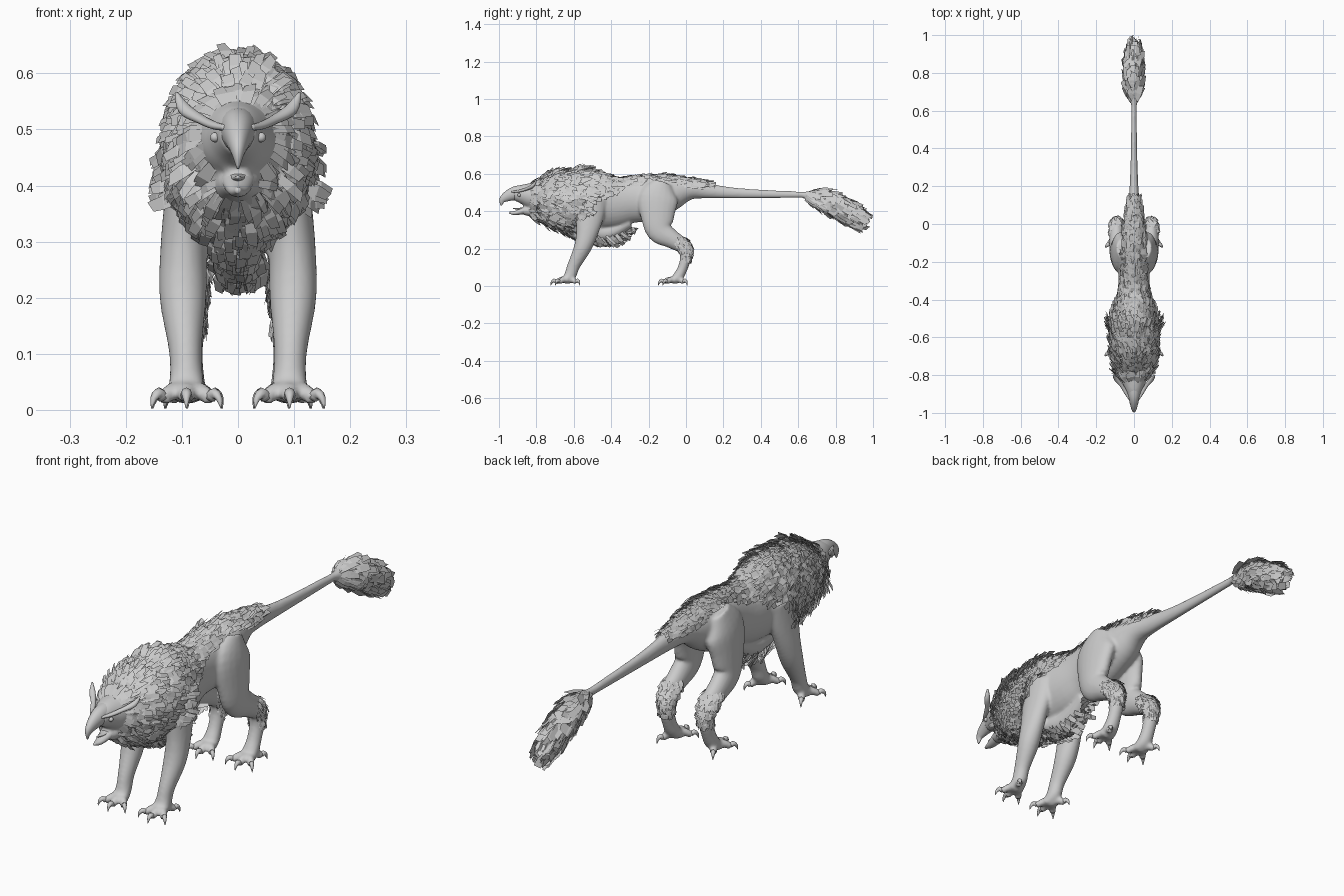
import bpy, bmesh, math, random
from mathutils import Vector as V
from mathutils.bvhtree import BVHTree

if "Cube" in bpy.data.objects:
    bpy.data.objects.remove(bpy.data.objects["Cube"])

random.seed(4)
X = V((1, 0, 0))


def spline(pts, sub=4):
    """Catmull-Rom through rows of any width."""
    out = []
    for i in range(len(pts) - 1):
        a, b, c, d = (pts[max(0, min(len(pts) - 1, i + k))] for k in (-1, 0, 1, 2))
        for s in range(sub):
            t = s / sub
            out.append([q + .5 * t * (r - p + t * (2*p - 5*q + 4*r - w + t * (3*(q - r) + w - p)))
                        for p, q, r, w in zip(a, b, c, d)])
    return out + [list(pts[-1])]


def tube(bm, pts, side=1, n=20, sub=4):
    """Closed loft through (x, y, z, half width, half depth)."""
    rows = spline(pts, sub)
    cs = [V((side * r[0], r[1], r[2])) for r in rows]
    rings = []
    for i, r in enumerate(rows):
        t = (cs[min(i + 1, len(cs) - 1)] - cs[max(i - 1, 0)]).normalized()
        u = (X - t * X.dot(t)).normalized()
        v = t.cross(u)
        rings.append([bm.verts.new(cs[i] + u * max(r[3], .001) * math.cos(2 * math.pi * k / n)
                                   + v * max(r[4], .001) * math.sin(2 * math.pi * k / n)) for k in range(n)])
    for a, b in zip(rings, rings[1:]):
        for k in range(n):
            bm.faces.new((a[k], a[(k + 1) % n], b[(k + 1) % n], b[k]))
    bm.faces.new(rings[0][::-1])
    bm.faces.new(rings[-1])


def finish(name, bm, smooth=True, closed=True):
    if closed:
        bmesh.ops.recalc_face_normals(bm, faces=bm.faces)
    me = bpy.data.meshes.new(name)
    bm.to_mesh(me)
    bm.free()
    for p in me.polygons:
        p.use_smooth = smooth
    ob = bpy.data.objects.new(name, me)
    bpy.context.collection.objects.link(ob)
    return ob


# Torso, neck, tail and the core of the tail tuft
body = bmesh.new()
tube(body, [(0, -.80, .465, .082, .095), (0, -.72, .462, .105, .14), (0, -.63, .46, .115, .155),
            (0, -.55, .46, .115, .163), (0, -.4, .445, .095, .14), (0, -.3, .458, .082, .122),
            (0, -.2, .468, .085, .12), (0, -.08, .495, .075, .095), (0, .02, .515, .05, .055),
            (0, .12, .508, .03, .04), (0, .3, .495, .019, .027), (0, .66, .487, .013, .016)], n=32)
tube(body, [(0, .62, .49, .013, .015), (0, .72, .465, .036, .044), (0, .82, .42, .042, .055),
            (0, .9, .375, .034, .05), (0, .93, .355, .014, .02)])
# Chest keel, head and chin
tube(body, [(0, -.68, .35, .05, .04), (0, -.52, .30, .048, .045), (0, -.42, .285, .042, .045),
            (0, -.3, .34, .04, .03)])
tube(body, [(0, -.74, .475, .085, .085), (0, -.82, .482, .07, .073), (0, -.87, .49, .05, .055),
            (0, -.92, .492, .03, .034)])
tube(body, [(0, -.76, .40, .06, .05), (0, -.82, .402, .045, .035), (0, -.875, .402, .026, .02)])

claws = bmesh.new()
# Feet centre x, y for front and hind legs
FEET = [(.092, -.632), (.09, -.057)]
for s in (1, -1):
    # Front leg
    tube(body, [(.075, -.50, .47, .05, .085), (.09, -.515, .37, .042, .075), (.097, -.53, .28, .042, .058),
                (.098, -.555, .2, .042, .046), (.094, -.6, .11, .03, .034), (.092, -.618, .06, .03, .032),
                (.092, -.645, .028, .036, .022)], s)
    # Hind leg
    tube(body, [(.045, -.13, .545, .05, .06), (.07, -.15, .47, .048, .108), (.085, -.152, .37, .042, .09),
                (.09, -.14, .295, .04, .07), (.092, -.075, .25, .038, .05), (.091, -.008, .205, .034, .04),
                (.09, -.002, .15, .03, .03), (.09, -.02, .09, .028, .027), (.09, -.042, .05, .032, .028),
                (.09, -.07, .026, .036, .02)], s)
    # Toes and claws
    for fx, fy in FEET:
        for a in (-.75, 0, .75, 2.6):
            k = .85 if abs(a) < 1 else .7
            dx, dy = math.sin(a) * k, -math.cos(a) * k
            at = lambda d, z, r: (fx + dx * d, fy + dy * d, z, r, r)
            tube(body, [at(.0, .028, .018), at(.035, .034, .017), at(.06, .027, .015), at(.076, .018, .014)], s, 12)
            tube(claws, [at(.072, .022, .01), at(.086, .03, .01), at(.101, .02, .006), at(.107, .003, .001)], s, 8, 2)

# Fuse the anatomy into one smooth skin
body = finish("body", body)
m = body.modifiers.new("fuse", 'REMESH')
m.mode, m.voxel_size, m.use_smooth_shade = 'VOXEL', .0065, True
m = body.modifiers.new("soften", 'SMOOTH')
m.factor, m.iterations = .5, 8
finish("claws", claws)

# Beak
bm = bmesh.new()
tube(bm, [(0, -.85, .50, .04, .042), (0, -.91, .496, .031, .038), (0, -.955, .48, .021, .028),
          (0, -.982, .459, .012, .017), (0, -.988, .43, .002, .003)], n=20)
finish("upper_beak", bm)
bm = bmesh.new()
tube(bm, [(0, -.82, .42, .035, .026), (0, -.87, .402, .027, .018), (0, -.915, .39, .016, .011),
          (0, -.945, .392, .004, .005)], n=16)
finish("lower_beak", bm)
bm = bmesh.new()
tube(bm, [(0, -.85, .42, .014, .006), (0, -.89, .413, .011, .005), (0, -.925, .415, .003, .003)], n=12)
finish("tongue", bm)

# Brow ridges sweeping into ears, and eyes
bm, eyes = bmesh.new(), bmesh.new()
for s in (1, -1):
    tube(bm, [(.022, -.93, .503, .005, .005), (.042, -.895, .507, .009, .007), (.066, -.855, .518, .01, .008),
              (.095, -.82, .536, .012, .01), (.11, -.80, .565, .003, .003)], s, 14)
    ball = bmesh.ops.create_uvsphere(eyes, u_segments=14, v_segments=10, radius=.009)["verts"]
    bmesh.ops.translate(eyes, verts=ball, vec=(s * .041, -.892, .486))
finish("brows_and_ears", bm)
finish("eyes", eyes)

# Feather cards laid on the skin
skin = BVHTree.FromObject(body, bpy.context.evaluated_depsgraph_get())


def card(bm, p, n, flow, length, width, lift):
    t = (flow - n * flow.dot(n)).normalized()
    w = t.cross(n).normalized()
    w = (w + n * random.uniform(-.35, .35)).normalized() * width * random.uniform(.35, .6)
    length *= random.uniform(.75, 1.2)
    lift *= random.uniform(.5, 1.4)
    mid = p + t * length * .5 + n * length * lift * .75
    tip = p + t * length + n * length * lift
    skew = t * length * random.uniform(-.12, .12)
    a = [bm.verts.new(q) for q in (p - w * .8, p + w * .8, mid + w, mid - w, tip + w * .8 + skew, tip - w * .8 - skew)]
    bm.faces.new(a[:4])
    bm.faces.new((a[3], a[2], a[4], a[5]))


def cover(bm, path, up, side, flow, rows, step, length, width, lift, reach=.3, keep=lambda p: True):
    """Rows of cards around a path of (x, y, z, half angle); step is the angular spacing."""
    up, side, flow = V(up), V(side), V(flow)
    path = [V(q) for q in path]
    for i in range(rows):
        f = (i + random.uniform(-.3, .3)) / (rows - 1) * (len(path) - 1)
        k = max(0, min(len(path) - 2, int(f)))
        x, y, z, lim = path[k].lerp(path[k + 1], max(0, min(1, f - k)))
        cols = max(2, int(2 * lim / step))
        for j in range(cols):
            a = -lim + 2 * lim * (j + random.random()) / cols
            d = up * math.cos(a) + side * math.sin(a)
            c = V((x, y + random.uniform(-.008, .008), z))
            p, n, _, _ = skin.ray_cast(c + d * reach, -d)
            if p and keep(p):
                fl = (flow + V([random.uniform(-.15, .15) for _ in range(3)]))
                card(bm, p - n * .002, n, fl, length, width, lift)


UP, PI = (0, 0, 1), math.pi
off_legs = lambda p: p.z > (.32 if p.y < -.6 else .37) or abs(p.x) < .05
# Mane around head, neck and shoulders
bm = bmesh.new()
cover(bm, [(0, -.835, .475, PI), (0, -.68, .46, PI), (0, -.53, .46, PI)], UP, X,
      (0, 1, -.3), 28, .115, .055, .022, .34, keep=off_legs)
cover(bm, [(0, -.53, .46, 1.7), (0, -.44, .45, 1.2)], UP, X, (0, 1, -.1), 9, .11, .052, .022, .27)
finish("mane", bm, False, False)
# Spine feathers
bm = bmesh.new()
cover(bm, [(0, -.44, .45, 1.2), (0, -.34, .45, .75), (0, -.24, .46, .6), (0, -.14, .46, .55),
           (0, -.04, .47, .7), (0, .04, .49, .9), (0, .105, .5, .7)], UP, X,
      (0, 1, 0), 40, .11, .05, .02, .27)
finish("spine_feathers", bm, False, False)
# Hanging chest feathers
bm = bmesh.new()
cover(bm, [(0, -.68, .36, .6), (0, -.5, .33, .6), (0, -.3, .34, .5)], (0, 0, -1), X,
      (0, .7, -.7), 22, .13, .052, .022, .42, .1, lambda p: abs(p.x) < .05)
finish("chest_feathers", bm, False, False)
# Hock feathers
bm = bmesh.new()
for s in (1, -1):
    cover(bm, [(s * .091, -.045, .265, 1.9), (s * .091, -.01, .21, 2.4), (s * .09, -.005, .15, 2.2)], (0, 1, 0), X,
          (0, .1, -1), 15, .26, .026, .015, .25, .08)
finish("hock_feathers", bm, False, False)
# Tail tuft
bm = bmesh.new()
cover(bm, [(0, .645, .485, PI), (0, .78, .437, PI), (0, .905, .37, PI)], (0, .4, .92), X,
      (0, .88, -.45), 15, .36, .08, .033, .17)
finish("tail_tuft", bm, False, False)
